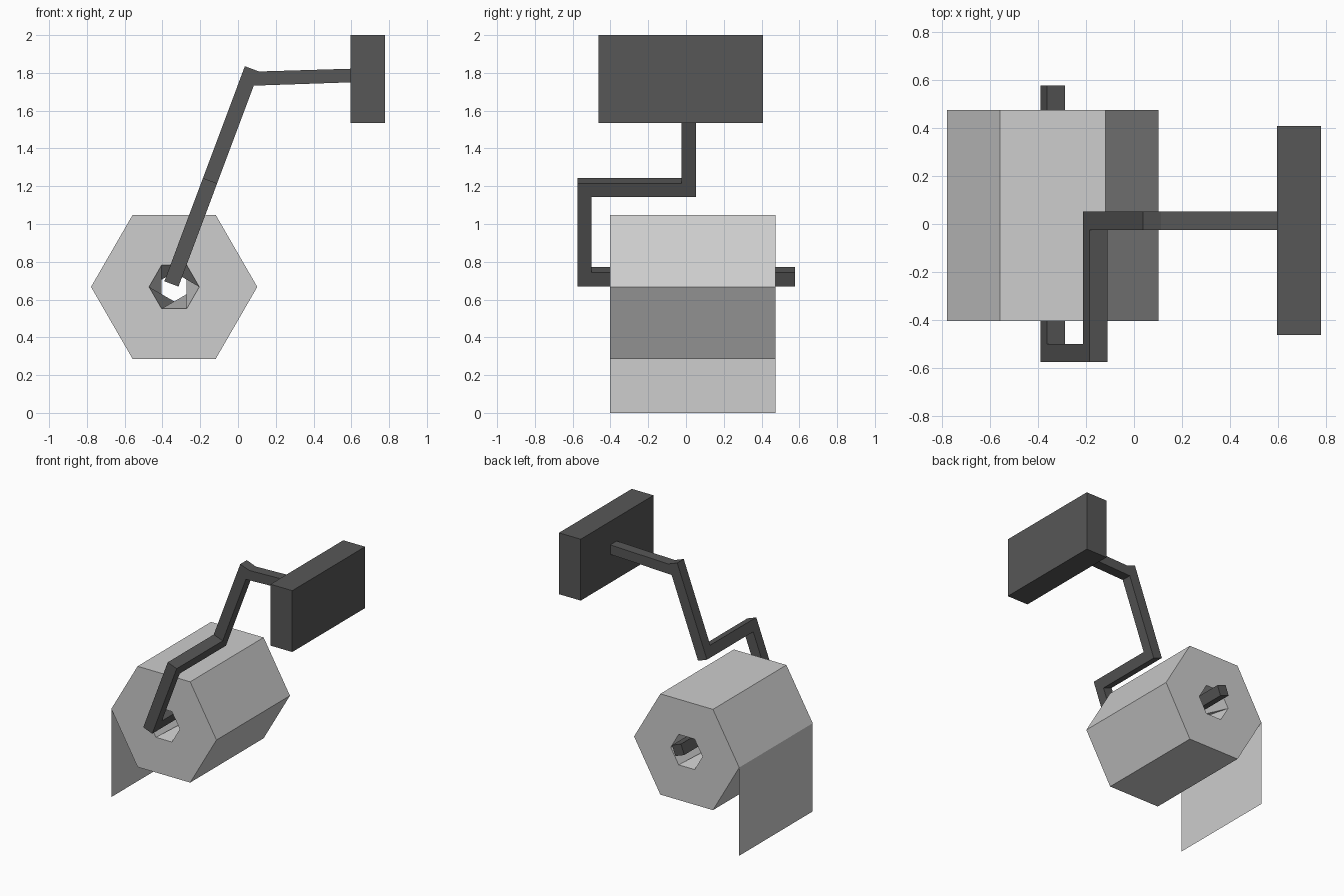
import bpy, bmesh, math
from mathutils import Vector

if "Cube" in bpy.data.objects:
    bpy.data.objects.remove(bpy.data.objects["Cube"])


def material(name, v):
    m = bpy.data.materials.new(name)
    m.diffuse_color = (v, v, v, 1)
    m.use_nodes = True
    m.node_tree.nodes["Principled BSDF"].inputs["Base Color"].default_value = m.diffuse_color
    return m


paper = material("pale grey paper", 0.61)
metal = material("dark grey metal", 0.095)


def finish(name, bm, mat):
    bmesh.ops.recalc_face_normals(bm, faces=bm.faces[:])
    me = bpy.data.meshes.new(name)
    bm.to_mesh(me)
    bm.free()
    me.materials.append(mat)
    ob = bpy.data.objects.new(name, me)
    bpy.context.collection.objects.link(ob)
    return ob


# Roll: hexagonal prism with a hexagonal core hole twisted by one side
CX, CZ, Y0, Y1 = -0.338, 0.667, -0.403, 0.475
bm = bmesh.new()


def ring(r, y):
    return [bm.verts.new((CX + r * math.cos(i * math.pi / 3), y,
                          CZ + r * math.sin(i * math.pi / 3))) for i in range(6)]


of, ob_, hf, hb = ring(0.44, Y0), ring(0.44, Y1), ring(0.133, Y0), ring(0.133, Y1)
for i in range(6):
    j, k = (i + 1) % 6, (i + 2) % 6
    bm.faces.new((of[i], of[j], ob_[j], ob_[i]))
    bm.faces.new((of[i], of[j], hf[j], hf[i]))
    bm.faces.new((ob_[i], ob_[j], hb[j], hb[i]))
    bm.faces.new((hf[i], hf[j], hb[k]))
    bm.faces.new((hf[i], hb[k], hb[j]))
finish("paper_roll", bm, paper)

# Loose sheet hanging from the roll's left edge
bm = bmesh.new()
bm.faces.new([bm.verts.new((CX - 0.44, y, z))
              for y, z in ((Y0, 0), (Y1, 0), (Y1, CZ), (Y0, CZ))])
finish("hanging_sheet", bm, paper)

# Bent square bar, extruded cell by cell in local (across, y, along) space
W = 0.08
bm = bmesh.new()
bmesh.ops.create_cube(bm, size=1)
for v in bm.verts:
    v.co = ((v.co.x + 0.5) * W, -0.5375 + v.co.y * 0.075, (v.co.z + 0.5) * W)


def pull(near, axis, value):
    """Extrude the face nearest a point until it reaches value on an axis."""
    f = min(bm.faces, key=lambda f: (f.calc_center_median() - Vector(near)).length)
    new = bmesh.ops.extrude_discrete_faces(bm, faces=[f])["faces"][0]
    for v in new.verts:
        v.co[axis] = value
    return new


H = W / 2
pull((H, -0.50, H), 1, 0.577)            # roll spindle
pull((H, -0.5375, W), 2, 0.505)          # lower arm
pull((H, -0.5375, 0.505), 2, 0.583)      # corner
pull((H, -0.50, 0.544), 1, -0.025)       # crossbar
pull((H, -0.025, 0.544), 1, 0.053)       # corner
pull((H, 0.014, 0.583), 2, 1.135)        # upper arm
pull((H, 0.014, 1.135), 2, 1.215)        # corner
tip = pull((W, 0.014, 1.175), 0, 0.5)    # wall arm
tip_verts = [(v, v.co.z > 1.175) for v in tip.verts]
for v in bm.verts:
    u, y, s = v.co
    v.co = (-0.39 + 0.937 * u + 0.351 * s, y, 0.697 - 0.351 * u + 0.937 * s)
for v, upper in tip_verts:
    v.co.x, v.co.z = 0.597, 1.822 if upper else 1.75
finish("holder_bar", bm, metal)

# Wall plate
bm = bmesh.new()
bmesh.ops.create_cube(bm, size=1)
for v in bm.verts:
    v.co = (0.687 + v.co.x * 0.182, -0.028 + v.co.y * 0.87, 1.768 + v.co.z * 0.464)
finish("wall_plate", bm, metal)
